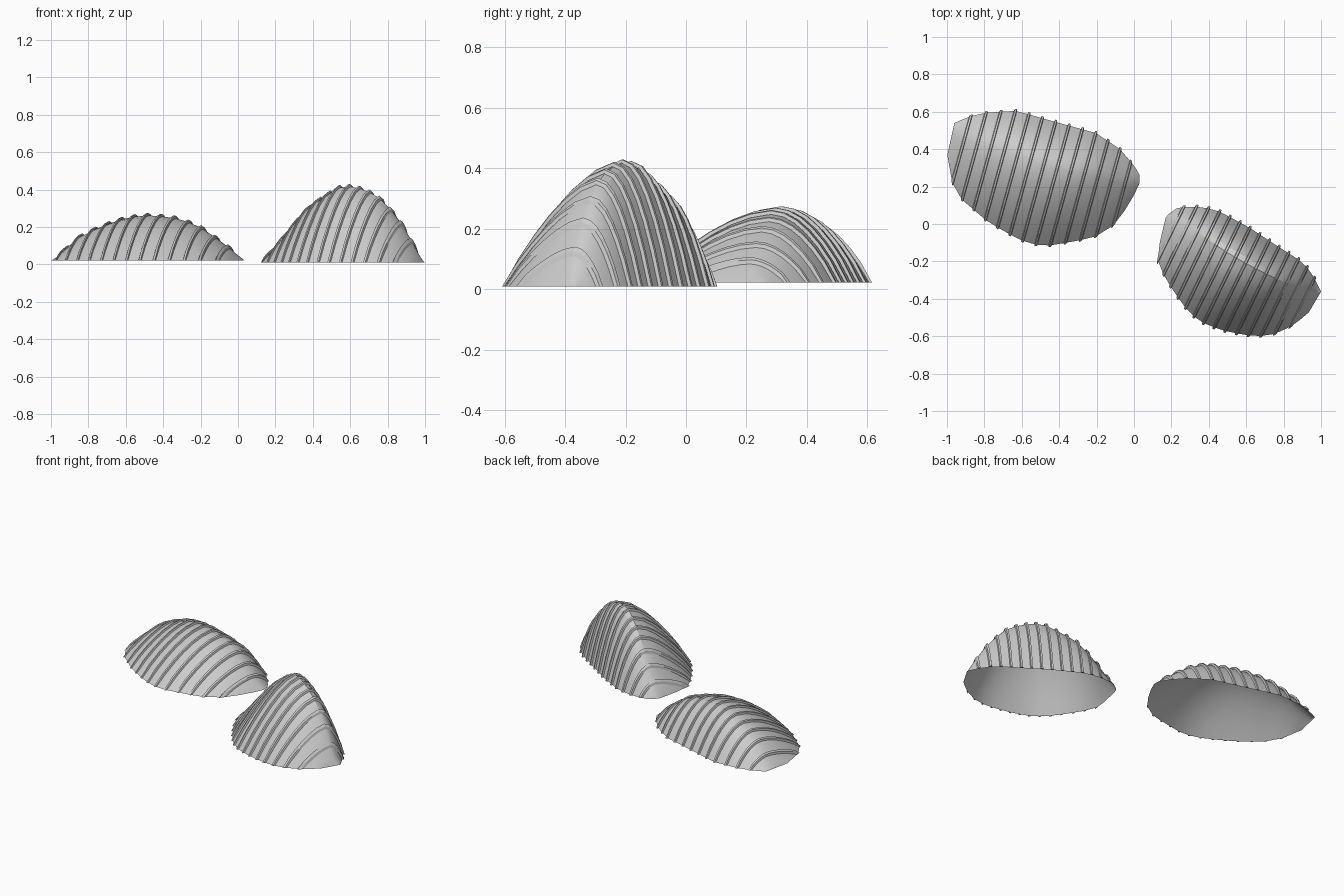
import bpy, math

if "Cube" in bpy.data.objects:
    bpy.data.objects.remove(bpy.data.objects["Cube"])

ARCH_SEGS = 12


def lerp_table(table, t):
    for (t0, a), (t1, b) in zip(table, table[1:]):
        if t <= t1:
            return a + (b - a) * (t - t0) / (t1 - t0)
    return table[-1][1]


def add_mesh(name, verts, faces, smooth=True):
    me = bpy.data.meshes.new(name)
    me.from_pydata(verts, [], faces)
    me.update()
    ob = bpy.data.objects.new(name, me)
    bpy.context.collection.objects.link(ob)
    bpy.ops.object.select_all(action='DESELECT')
    ob.select_set(True)
    bpy.context.view_layer.objects.active = ob
    if smooth:
        bpy.ops.object.shade_smooth_by_angle(angle=math.radians(25))
    return ob


def ribbed_shell(name, outline, angle, base_z, crest, power, heights, ribs):
    """Vault over a plan outline: parallel arches across a turned axis."""
    ca, sa = math.cos(angle), math.sin(angle)
    loc = [(x * ca + y * sa, -x * sa + y * ca) for x, y in outline]
    u0, u1 = min(p[0] for p in loc), max(p[0] for p in loc)

    # Width of the plan outline at a station along the axis
    def span(u):
        u = min(max(u, u0 + 1e-4), u1 - 1e-4)
        hits = []
        for (ua, va), (ub, vb) in zip(loc, loc[1:] + loc[:1]):
            if (ua - u) * (ub - u) <= 0 and ua != ub:
                hits.append(va + (vb - va) * (u - ua) / (ub - ua))
        return min(hits), max(hits)

    # Arch points as (v, z), optionally pushed outward
    def arch(u, push=0.0):
        lo, hi = span(u)
        vc = lo + crest * (hi - lo)
        h = lerp_table(heights, (u - u0) / (u1 - u0))
        pts = []
        for i in range(ARCH_SEGS + 1):
            t = -1 + 2 * i / ARCH_SEGS
            half = (hi - vc) if t > 0 else (vc - lo)
            p = 1.9 if t > 0 else power
            pts.append((vc + t * half, h * (1 - abs(t) ** p)))
        out = []
        for i, (v, z) in enumerate(pts):
            a, b = pts[max(i - 1, 0)], pts[min(i + 1, ARCH_SEGS)]
            dv, dz = b[0] - a[0], b[1] - a[1]
            n = math.hypot(dv, dz) or 1
            out.append((v - dz / n * push, max(z + dv / n * push, 0) if 0 < i < ARCH_SEGS else 0))
        return out

    def world(u, v, z):
        return (u * ca - v * sa, u * sa + v * ca, z + base_z)

    # Rows of arches joined into a strip surface
    def strip(rows):
        w = ARCH_SEGS + 1
        verts = [world(u, v, z) for u, pts in rows for v, z in pts]
        faces = [(r * w + i, (r + 1) * w + i, (r + 1) * w + i + 1, r * w + i + 1)
                 for r in range(len(rows) - 1) for i in range(ARCH_SEGS)]
        return verts, faces

    # Shell skin
    step = (u1 - u0) / (ribs + 1)
    ts = [0, 0.12, 0.5] + list(range(1, ribs + 1)) + [ribs + 0.5, ribs + 0.85, ribs + 1]
    add_mesh(name, *strip([(u0 + k * step, arch(u0 + k * step)) for k in ts]))

    # Raised ribs
    verts, faces = [], []
    for k in range(1, ribs + 1):
        u = u0 + k * step
        rows = [(u + du, arch(u + du, p)) for du, p in
                ((-0.008, 0.002), (-0.005, 0.013), (0.005, 0.013), (0.008, 0.002))]
        v, f = strip(rows)
        w, n = ARCH_SEGS + 1, len(verts)
        f += [(0, w, 2 * w, 3 * w), (4 * w - 1, 3 * w - 1, 2 * w - 1, w - 1)]
        verts += v
        faces += [tuple(i + n for i in q) for q in f]
    add_mesh(name + "_ribs", verts, faces, smooth=False)


# Low, long shell
low_outline = [(-1, .38), (-.96, .54), (-.88, .575), (-.79, .595), (-.63, .605),
               (-.4, .54), (-.2, .485), (-.06, .39), (.03, .27), (.03, .22),
               (-.02, .11), (-.12, -.02), (-.22, -.075), (-.45, -.115),
               (-.53, -.11), (-.61, -.085), (-.78, .01), (-.92, .13), (-.97, .21)]
low_heights = [(0, 0), (.08, .07), (.13, .12), (.19, .155), (.31, .205), (.4, .23),
               (.5, .24), (.63, .23), (.71, .205), (.78, .175), (.85, .125), (.92, .075), (1, 0)]
ribbed_shell("low_shell", low_outline, math.radians(-15.5), .022, .64, 1.7, low_heights, 13)

# Tall, short shell
tall_outline = [(.125, -.21), (.14, -.08), (.17, .035), (.21, .08), (.29, .095),
                (.37, .09), (.45, .07), (.61, -.015), (.77, -.12), (.91, -.21),
                (.96, -.28), (1, -.36), (.975, -.41), (.93, -.48), (.81, -.57),
                (.71, -.6), (.6, -.595), (.48, -.57), (.38, -.535), (.3, -.48),
                (.24, -.4), (.18, -.31)]
tall_heights = [(0, 0), (.07, .08), (.12, .145), (.18, .21), (.24, .28), (.32, .33),
                (.4, .37), (.46, .4), (.52, .408), (.59, .4), (.66, .378), (.73, .345),
                (.79, .29), (.85, .23), (.9, .16), (.95, .085), (1, 0)]
ribbed_shell("tall_shell", tall_outline, math.radians(-26), .01, .69, 1.55, tall_heights, 14)
